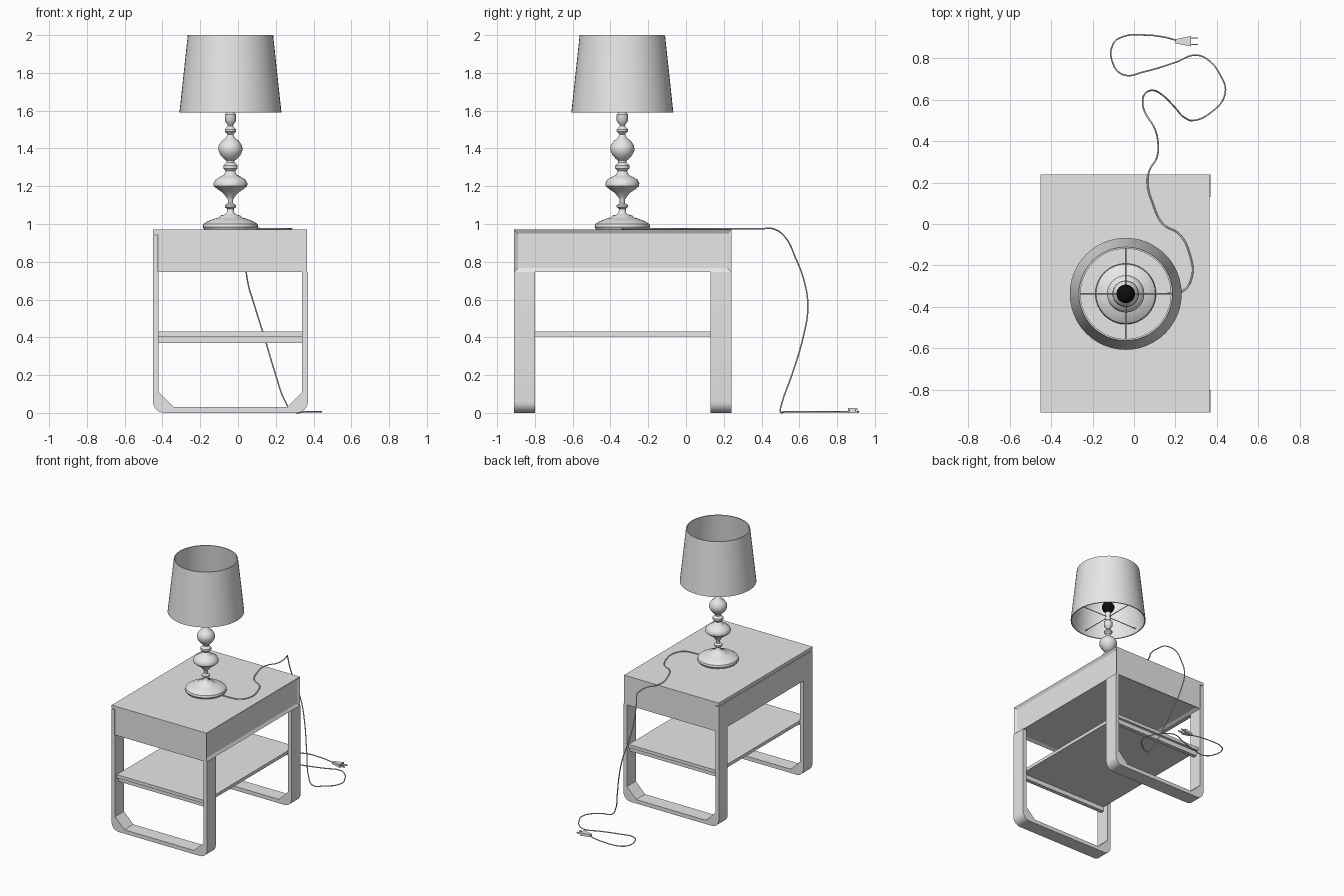
import bpy, bmesh, math
from mathutils import Vector

old = bpy.data.objects.get("Cube")
if old:
    bpy.data.objects.remove(old)


def make_material(name, value):
    mat = bpy.data.materials.new(name)
    mat.use_nodes = True
    colour = (value, value, value, 1)
    mat.diffuse_color = colour
    mat.node_tree.nodes["Principled BSDF"].inputs["Base Color"].default_value = colour
    return mat


grey = make_material("light grey", 0.8)
black = make_material("black", 0.005)


def finish(name, bm, material=grey, smooth=False):
    bmesh.ops.recalc_face_normals(bm, faces=bm.faces)
    mesh = bpy.data.meshes.new(name)
    bm.to_mesh(mesh)
    bm.free()
    mesh.materials.append(material)
    obj = bpy.data.objects.new(name, mesh)
    bpy.context.collection.objects.link(obj)
    if smooth:
        bpy.ops.object.select_all(action='DESELECT')
        obj.select_set(True)
        bpy.context.view_layer.objects.active = obj
        bpy.ops.object.shade_smooth_by_angle(angle=math.radians(40))
    return obj


def box_mesh(low, high):
    bm = bmesh.new()
    bmesh.ops.create_cube(bm, size=1)
    low, high = Vector(low), Vector(high)
    bmesh.ops.scale(bm, vec=high - low, verts=bm.verts)
    bmesh.ops.translate(bm, vec=(low + high) / 2, verts=bm.verts)
    return bm


def box(name, low, high):
    return finish(name, box_mesh(low, high))


def lathe(name, profile, centre, steps=32, material=grey):
    """Spin a list of (radius, height) points about a vertical axis."""
    bm = bmesh.new()
    verts = [bm.verts.new((r, 0, z)) for r, z in profile]
    edges = [bm.edges.new(pair) for pair in zip(verts, verts[1:])]
    bmesh.ops.spin(bm, geom=verts + edges, axis=(0, 0, 1), cent=(0, 0, 0),
                   angle=math.tau, steps=steps)
    bmesh.ops.remove_doubles(bm, verts=bm.verts, dist=0.0001)
    bmesh.ops.translate(bm, vec=(centre.x, centre.y, 0), verts=bm.verts)
    return finish(name, bm, material, smooth=True)


def tube(name, points, radius, cyclic=False):
    curve = bpy.data.curves.new(name, 'CURVE')
    curve.dimensions = '3D'
    curve.bevel_depth = radius
    curve.bevel_resolution = 2
    curve.resolution_u = 6
    curve.use_fill_caps = True
    spline = curve.splines.new('BEZIER')
    spline.bezier_points.add(len(points) - 1)
    spline.use_cyclic_u = cyclic
    for knot, point in zip(spline.bezier_points, points):
        knot.co = point
        knot.handle_left_type = knot.handle_right_type = 'AUTO'
    curve.materials.append(grey)
    obj = bpy.data.objects.new(name, curve)
    bpy.context.collection.objects.link(obj)
    return obj


# Table extents
left, right, front, back = -0.45, 0.37, -0.91, 0.24
board, leg_width, case_bottom, top = 0.03, 0.11, 0.745, 0.97

# Drawer case, with a recessed panel at the side and below
bm = box_mesh((left + board, front, case_bottom), (right - 0.005, back, top))
for direction in (Vector((1, 0, 0)), Vector((0, 0, -1))):
    bm.normal_update()
    face = max(bm.faces, key=lambda f: f.normal.dot(direction) * f.calc_area())
    bmesh.ops.inset_individual(bm, faces=[face], thickness=board, depth=-0.012)
finish("drawer_case", bm)
box("top_lip", (left, front, top - 0.025), (left + board, back, top))
box("drawer_front", (left, front, case_bottom), (left + board - 0.003, back, top - 0.03))


# U-shaped leg frames, rounded outside and chamfered inside
def leg_frame(name, y):
    middle, half = (left + right) / 2, (right - left) / 2
    radius, chamfer = 0.06, 0.08
    side = [(half, case_bottom)]
    for i in range(7):
        a = math.radians(15 * i)
        side.append((half - radius + radius * math.cos(a), radius - radius * math.sin(a)))
    inner = half - board
    inside = [(inner - chamfer, board), (inner, board + chamfer), (inner, case_bottom)]

    def mirrored(points):
        return [(-x, z) for x, z in reversed(points)]

    outline = side + mirrored(side) + mirrored(inside) + inside
    bm = bmesh.new()
    face = bm.faces.new([bm.verts.new((middle + x, y, z)) for x, z in outline])
    new = bmesh.ops.extrude_face_region(bm, geom=[face])["geom"]
    bmesh.ops.translate(bm, vec=(0, leg_width, 0),
                        verts=[v for v in new if isinstance(v, bmesh.types.BMVert)])
    finish(name, bm, smooth=True)


for name, y in (("front", front), ("back", back - leg_width)):
    leg_frame(name + "_leg", y)
    rail = y + leg_width / 2
    box(name + "_shelf_rail", (left + board, rail - 0.015, 0.37),
        (right - board, rail + 0.015, 0.405))

# Shelf
box("shelf", (left + board, front + 0.02, 0.405), (right - board, back - 0.02, 0.43))

# Turned lamp stand
lamp = Vector((-0.04, -0.337, 0))
lathe("lamp_stand", [
    (0, .972), (.14, .972), (.147, .985), (.143, 1), (.12, 1.015), (.085, 1.028),
    (.06, 1.035), (.052, 1.045), (.03, 1.05), (.02, 1.06), (.018, 1.08), (.03, 1.09),
    (.03, 1.1), (.014, 1.11), (.014, 1.13), (.024, 1.145), (.04, 1.165), (.07, 1.185),
    (.088, 1.2), (.09, 1.215), (.08, 1.235), (.055, 1.25), (.035, 1.26), (.025, 1.28),
    (.038, 1.295), (.038, 1.31), (.022, 1.325), (.022, 1.335), (.035, 1.345),
    (.053, 1.365), (.064, 1.39), (.062, 1.415), (.045, 1.44), (.024, 1.455),
    (.015, 1.475), (.03, 1.49), (.03, 1.5), (.013, 1.52), (.022, 1.535), (.03, 1.545),
    (.03, 1.58), (.02, 1.59), (.02, 1.655), (0, 1.655)], lamp)

# Bulb
bm = bmesh.new()
bmesh.ops.create_uvsphere(bm, u_segments=24, v_segments=16, radius=0.045)
bmesh.ops.translate(bm, vec=lamp + Vector((0, 0, 1.7)), verts=bm.verts)
finish("bulb", bm, black, smooth=True)

# Shade with its wire carrier
low, high, wall = 1.59, 2.0, 0.008
lathe("lamp_shade", [(.27, low), (.226, high), (.226 - wall, high),
                     (.27 - wall, low), (.27, low)], lamp, steps=48)
carrier = 1.62
for name, axis in (("spoke_across", Vector((1, 0, 0))), ("spoke_along", Vector((0, 1, 0)))):
    hub = lamp + Vector((0, 0, carrier))
    tube(name, [hub - axis * 0.258, hub + axis * 0.258], 0.003)

# Power cord: over the top, hanging down, then looping on the ground
over = [(.08, -.337), (.17, -.335), (.24, -.32), (.28, -.25), (.27, -.15), (.22, -.05),
        (.14, 0), (.09, .1), (.065, .2), (.075, .26), (.11, .32), (.115, .4)]
hanging = [(.1, .46, .975), (.06, .525, .93), (.042, .58, .82), (.05, .625, .7),
           (.09, .645, .56), (.14, .62, .4), (.2, .56, .2), (.25, .51, .06)]
ground = [(.29, .5), (.36, .53), (.44, .63), (.41, .73), (.36, .79), (.3, .815),
          (.2, .78), (.05, .735), (-.05, .72), (-.1, .77), (-.1, .87), (-.05, .905),
          (.05, .912), (.14, .903), (.21, .885)]
tube("power_cord", [(x, y, top + 0.005) for x, y in over] + hanging
     + [(x, y, 0.007) for x, y in ground], 0.004)

# Plug, flaring towards its prongs
plug_y, plug_z = 0.882, 0.013
bm = box_mesh((0.2, plug_y - 0.025, 0), (0.275, plug_y + 0.025, 0.026))
for v in bm.verts:
    if v.co.x < 0.21:
        v.co.y = plug_y + (v.co.y - plug_y) * 0.4
        v.co.z = plug_z + (v.co.z - plug_z) * 0.6
finish("plug", bm)
for side, sign in (("left", 1), ("right", -1)):
    y = plug_y + sign * 0.016
    box(side + "_prong", (0.27, y - 0.003, plug_z - 0.005), (0.31, y + 0.003, plug_z + 0.005))
